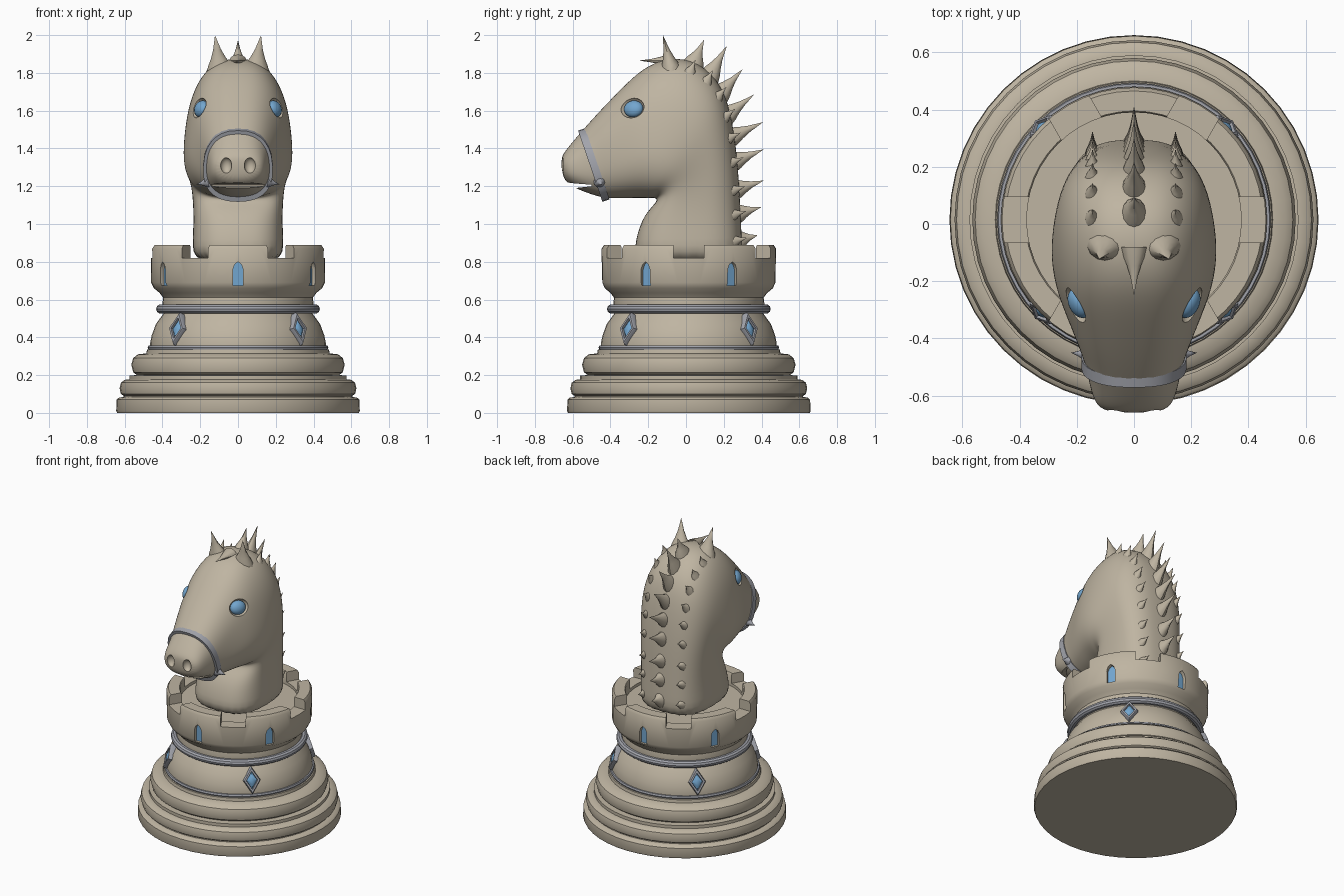
import bpy, bmesh, math
from math import sin, cos, pi, radians
from mathutils import Vector, Matrix
from mathutils.bvhtree import BVHTree

if "Cube" in bpy.data.objects:
    bpy.data.objects.remove(bpy.data.objects["Cube"])

CY = 0.015  # y of the tower axis


def material(name, rgb):
    m = bpy.data.materials.new(name)
    m.diffuse_color = (*rgb, 1)
    m.use_nodes = True
    m.node_tree.nodes["Principled BSDF"].inputs["Base Color"].default_value = m.diffuse_color
    return m


STONE = material("warm_stone", (0.52, 0.46, 0.36))
SILVER = material("silver", (0.36, 0.37, 0.41))
BLUE = material("blue_glass", (0.17, 0.38, 0.62))


def make(name, mat, parts, caps=False, closed=False):
    """Each part is a list of point rings that are skinned one to the next."""
    bm = bmesh.new()
    for rings in parts:
        vs = [[bm.verts.new(p) for p in r] for r in rings]
        n = len(vs[0])
        for i in range(len(vs) if closed else len(vs) - 1):
            a, b = vs[i], vs[(i + 1) % len(vs)]
            for j in range(n):
                bm.faces.new((a[j], a[(j + 1) % n], b[(j + 1) % n], b[j]))
        if caps:
            bm.faces.new(vs[0])
            bm.faces.new(vs[-1])
    bmesh.ops.remove_doubles(bm, verts=bm.verts, dist=1e-5)
    bmesh.ops.recalc_face_normals(bm, faces=bm.faces)
    me = bpy.data.meshes.new(name)
    bm.to_mesh(me)
    bm.free()
    me.materials.append(mat)
    ob = bpy.data.objects.new(name, me)
    bpy.context.collection.objects.link(ob)
    return ob


def bake(ob):
    dg = bpy.context.evaluated_depsgraph_get()
    me = bpy.data.meshes.new_from_object(ob.evaluated_get(dg))
    ob.modifiers.clear()
    ob.data = me


def cut(ob, cutters):
    for c in cutters:
        m = ob.modifiers.new("cut", 'BOOLEAN')
        m.operation, m.solver, m.object = 'DIFFERENCE', 'EXACT', c
    bake(ob)
    for c in cutters:
        bpy.data.objects.remove(c)


def lathe(profile, n=48):
    return [[(r * sin(2 * pi * j / n), CY - r * cos(2 * pi * j / n), z) for j in range(n)]
            for r, z in profile]


def around(deg):  # frame whose -y axis points outwards from the tower axis
    return Matrix.Translation((0, CY, 0)) @ Matrix.Rotation(radians(deg), 4, 'Z')


def prism(outline, y0, y1, m):
    return [[m @ Vector((x, y, z)) for x, z in outline] for y in (y0, y1)]


def ball(c, radii, rot=Matrix(), n=24, k=12):
    m = Matrix.Translation(c) @ rot.to_4x4()
    return [[m @ Vector((radii[0] * cos(pi * i / k),
                         radii[1] * sin(pi * i / k) * cos(2 * pi * j / n),
                         radii[2] * sin(pi * i / k) * sin(2 * pi * j / n))) for j in range(n)]
            for i in range(k + 1)]


def spike(base, tip, rx, ry, n=12):
    """Slightly hollow-sided cone, sunk a little below its base."""
    base, tip = Vector(base), Vector(tip)
    d = (tip - base).normalized()
    u = Vector((1, 0, 0)) if abs(d.x) < 0.8 else Vector((0, 0, 1))
    v = d.cross(u).normalized()
    u = v.cross(d)
    return [[base.lerp(tip, t) + u * rx * f * cos(2 * pi * j / n) + v * ry * f * sin(2 * pi * j / n)
             for j in range(n)]
            for t, f in ((-0.3, 1.3), (0, 1), (0.2, 0.7), (0.5, 0.36), (1, 0))]


# Tower: turned base, waist and crown
tower = make("tower", STONE, [lathe([
    (0, 0), (0.64, 0), (0.645, 0.01), (0.642, 0.07), (0.632, 0.08), (0.605, 0.085), (0.605, 0.09),
    (0.62, 0.1), (0.627, 0.13), (0.62, 0.16), (0.6, 0.175), (0.575, 0.177), (0.575, 0.198),
    (0.535, 0.2), (0.555, 0.215), (0.565, 0.255), (0.555, 0.29), (0.53, 0.31), (0.485, 0.315),
    (0.482, 0.335), (0.465, 0.338), (0.465, 0.37), (0.457, 0.41), (0.435, 0.47), (0.395, 0.525),
    (0.4, 0.58), (0.396, 0.61), (0.415, 0.635), (0.445, 0.66), (0.46, 0.69), (0.462, 0.87),
    (0.45, 0.888), (0.38, 0.888), (0.375, 0.88), (0.375, 0.8), (0, 0.8)])])
BAR = [(-0.08, 0.82), (0.08, 0.82), (0.08, 1), (-0.08, 1)]
ARCH = [(-0.027, 0.675), (0.027, 0.675), (0.027, 0.76), (0.018, 0.785), (0, 0.8),
        (-0.018, 0.785), (-0.027, 0.76)]
cutters = [make("gap_cutter", STONE, [prism(BAR, -0.6, 0.6, around(a))], caps=True)
           for a in (30, 90, 150)]
cutters += [make("window_cutter", STONE, [prism(ARCH, -0.55, -0.43, around(a))], caps=True)
            for a in range(0, 360, 60)]
cut(tower, cutters)
make("window_panes", BLUE, [prism(ARCH, -0.436, -0.41, around(a)) for a in range(0, 360, 60)],
     caps=True)

# Silver bands
make("lower_band", SILVER, [lathe([(0.45, 0.335), (0.474, 0.335), (0.478, 0.345),
                                   (0.474, 0.356), (0.45, 0.356)])], closed=True)
make("upper_band", SILVER, [lathe([(0.41 + 0.024 * cos(a * pi / 5), 0.55 + 0.024 * sin(a * pi / 5))
                                   for a in range(10)])], closed=True)

# Diamond ornaments on the waist
frames, gems = [], []
for a in (45, 135, 225, 315):
    m = around(a) @ Matrix.Translation((0, -0.447, 0.443)) @ Matrix.Rotation(radians(-17), 4, 'X')
    dia = lambda s, y: [m @ Vector((x * s, y, z * s)) for x, z in
                        ((0.055, 0), (0, 0.088), (-0.055, 0), (0, -0.088))]
    frames.append([dia(1, 0.02), dia(1, -0.012), dia(0.9, -0.02), dia(0.66, -0.02), dia(0.6, 0.02)])
    gems.append([dia(0.66, 0.005), dia(0.62, -0.008), dia(0.3, -0.02), dia(0, -0.022)])
make("diamond_frames", SILVER, frames, closed=True)
make("diamond_gems", BLUE, gems)


# Head and neck: sections fanned from the neck base round to the muzzle
def section(by, bz, fy, fz, w, n, k, grow=0.0, push=0.0, count=28):
    b, f = Vector((0, by, bz)), Vector((0, fy, fz))
    half, mid = (b - f) / 2, (b + f) / 2
    half = half * (1 + grow / half.length)
    nrm = Vector((0, -half.z, half.y)).normalized() * push
    pts = []
    for j in range(count):
        s, c = cos(2 * pi * j / count), sin(2 * pi * j / count)
        s = math.copysign(abs(s) ** (2 / n), s)
        c = math.copysign(abs(c) ** (2 / n), c)
        pts.append(mid + half * s + nrm + Vector(((w + grow) * c * (1 - k * s), 0, 0)))
    return pts


SECTIONS = [  # back y, z, front y, z, half width, squareness, taper
    (0.30, 0.78, -0.28, 0.78, 0.245, 2.8, 0),
    (0.297, 0.92, -0.27, 0.92, 0.24, 2.8, 0),
    (0.288, 1.1, -0.225, 1.05, 0.235, 2.8, 0),
    (0.275, 1.34, -0.15, 1.12, 0.248, 2.8, 0.02),
    (0.24, 1.6, -0.16, 1.138, 0.275, 2.7, 0.08),
    (0.175, 1.77, -0.19, 1.135, 0.285, 2.7, 0.12),
    (0.03, 1.885, -0.22, 1.135, 0.282, 2.6, 0.16),
    (-0.14, 1.875, -0.26, 1.135, 0.268, 2.5, 0.16),
    (-0.255, 1.805, -0.3, 1.135, 0.248, 2.5, 0.14),
    (-0.37, 1.69, -0.34, 1.135, 0.222, 2.5, 0.12),
    (-0.47, 1.585, -0.385, 1.135, 0.195, 2.5, 0.08),
    (-0.55, 1.495, -0.43, 1.135, 0.17, 2.4, 0.06),
    (-0.605, 1.43, -0.53, 1.165, 0.155, 2.4, 0.04),
    (-0.645, 1.38, -0.62, 1.205, 0.135, 2.3, 0.02),
    (-0.662, 1.345, -0.655, 1.25, 0.09, 2.2, 0)]
head = make("horse_head", STONE, [[section(*s) for s in SECTIONS]], caps=True)
head.modifiers.new("smooth", 'SUBSURF').levels = 2
bake(head)
skin = BVHTree.FromPolygons([v.co for v in head.data.vertices],
                            [p.vertices for p in head.data.polygons])

# Eyes in sockets, nostrils and mouth slit
sockets, eyes = [], []
for s in (1, -1):
    hit, nrm, *_ = skin.ray_cast(Vector((s, -0.285, 1.615)), Vector((-s, 0, 0)))
    rot = nrm.to_track_quat('X', 'Z').to_matrix()
    sockets.append(make("socket_cutter", STONE, [ball(hit, (0.035, 0.068, 0.056), rot)]))
    eyes.append(ball(hit - nrm * 0.018, (0.034, 0.054, 0.046), rot))
    hit, nrm, *_ = skin.ray_cast(Vector((s * 0.063, -1, 1.31)), Vector((0, 1, 0)))
    sockets.append(make("nostril_cutter", STONE, [ball(hit, (0.03, 0.03, 0.042),
                                                       nrm.to_track_quat('X', 'Z').to_matrix())]))
MOUTH = [(-0.75, 1.165), (-0.59, 1.19), (-0.5, 1.2), (-0.5, 1.208), (-0.59, 1.215), (-0.75, 1.235)]
sockets.append(make("mouth_cutter", STONE, [[[(x, y, z) for y, z in MOUTH] for x in (-0.3, 0.3)]],
                    caps=True))
cut(head, sockets)
make("eyes", BLUE, eyes)

# Noseband with a stud on each side
band = (-0.548, 1.488, -0.428, 1.137, 0.17, 2.4, 0.06)
make("noseband", SILVER, [[section(*band, grow=g, push=p)
                           for g, p in ((-0.02, -0.02), (0.014, -0.02), (0.014, 0.02), (-0.02, 0.02))]],
     closed=True)
make("noseband_studs", SILVER, [spike((s * 0.17, -0.455, 1.22), (s * 0.22, -0.45, 1.21), 0.025, 0.025)
                                for s in (1, -1)])

# Ears and forelock
make("ears", STONE, [spike((s * 0.1, -0.085, 1.845), (s * 0.122, -0.122, 2.0), 0.058, 0.045)
                     for s in (1, -1)])
make("forelock", STONE, [spike((0, -0.12, 1.865), (0, -0.25, 1.865), 0.035, 0.025)])

# Mane: one tall centre row and two small side rows
MANE = [(0.05, 1.87, 0.095, 1.975), (0.14, 1.81, 0.217, 1.945), (0.2, 1.71, 0.3, 1.82),
        (0.235, 1.59, 0.36, 1.685), (0.26, 1.47, 0.41, 1.54), (0.275, 1.34, 0.412, 1.395),
        (0.285, 1.19, 0.412, 1.23), (0.29, 1.06, 0.4, 1.09), (0.297, 0.92, 0.38, 0.94)]
make("mane_centre", STONE, [spike((0, a, b), (0, c, d), 0.035, 0.046) for a, b, c, d in MANE])
small = []
for a, b, c, d in MANE:
    aim = Vector((0, c - a, d - b)).normalized()
    for s in (1, -1):
        hit, *_ = skin.ray_cast(Vector((s * 0.145, a, b)) + aim * 0.4, -aim)
        if hit:
            small.append(spike(hit, hit + aim * 0.06, 0.02, 0.026))
make("mane_sides", STONE, small)

# Smooth shading with sharp edges kept
for ob in bpy.context.scene.objects:
    ob.select_set(True)
bpy.context.view_layer.objects.active = tower
bpy.ops.object.shade_smooth_by_angle(angle=radians(35))
